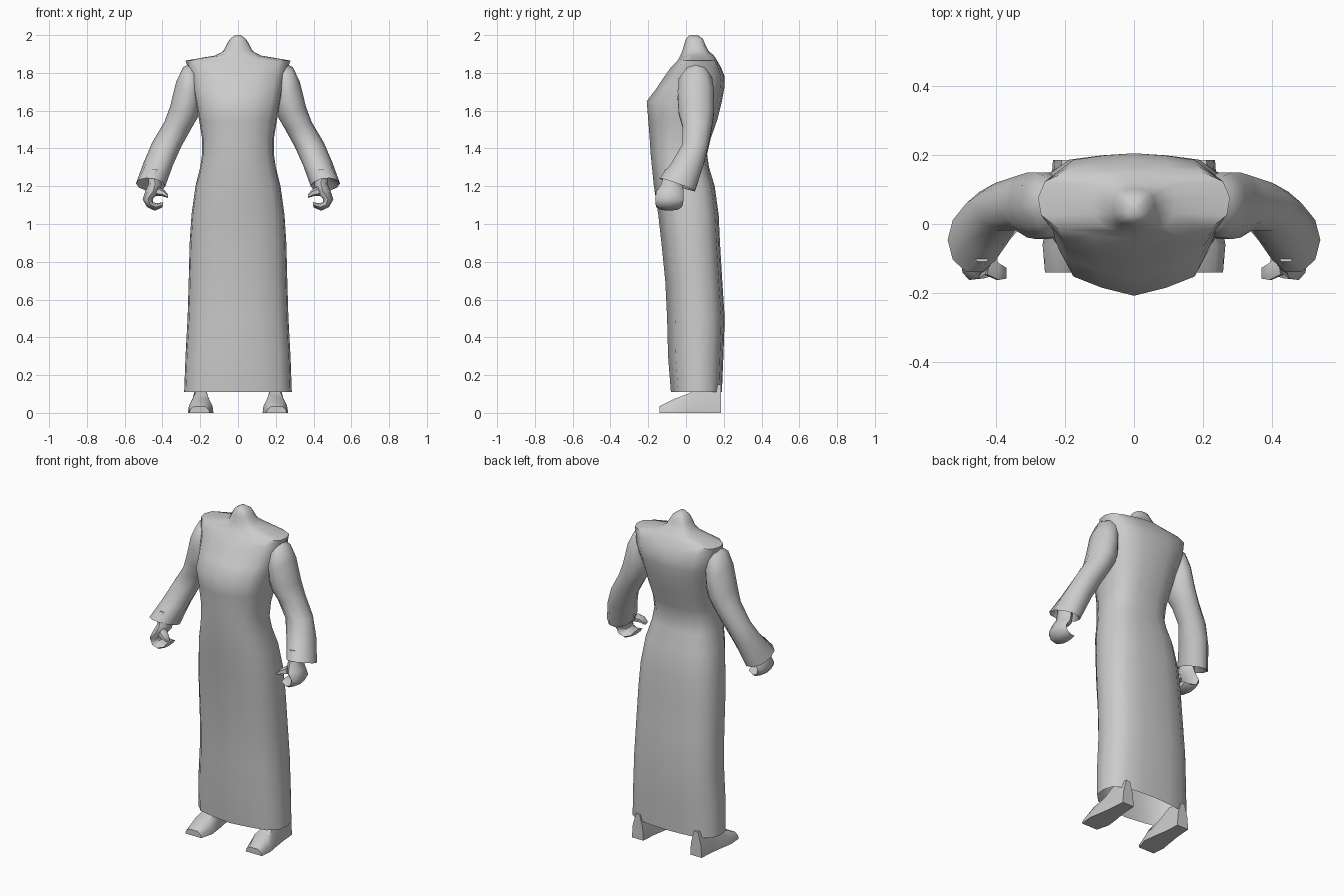
import bpy, bmesh, math

grey = bpy.data.materials.new("cloth_grey")
grey.diffuse_color = (0.6, 0.6, 0.6, 1)


def loft(name, rings, cap_start=True, cap_end=True, mirror=False):
    """Skin a list of equal-sized point rings."""
    bm = bmesh.new()
    loops = [[bm.verts.new(p) for p in ring] for ring in rings]
    n = len(loops[0])
    for a, b in zip(loops, loops[1:]):
        for i in range(n):
            j = (i + 1) % n
            bm.faces.new((a[i], a[j], b[j], b[i]))
    if cap_start:
        bm.faces.new(loops[0][::-1])
    if cap_end:
        bm.faces.new(loops[-1])
    bmesh.ops.recalc_face_normals(bm, faces=bm.faces[:])
    mesh = bpy.data.meshes.new(name)
    bm.to_mesh(mesh)
    bm.free()
    mesh.materials.append(grey)
    ob = bpy.data.objects.new(name, mesh)
    bpy.context.collection.objects.link(ob)
    bpy.ops.object.select_all(action='DESELECT')
    ob.select_set(True)
    bpy.context.view_layer.objects.active = ob
    bpy.ops.object.shade_smooth_by_angle(angle=math.radians(55))
    if mirror:
        ob.modifiers.new("mirror", 'MIRROR').use_mirror_merge = False
    return ob


def body_ring(z, w, front, back):
    """Robe section with a slightly pointed front and broad back."""
    d = back - front
    half = [(0.42, front + 0.06 * d), (0.78, front + 0.14 * d),
            (0.97, front + 0.34 * d), (1.0, front + 0.58 * d),
            (0.93, front + 0.80 * d), (0.70, front + 0.94 * d),
            (0.35, back - 0.02 * d)]
    right = [(w * x, y, z) for x, y in half]
    left = [(-x, y, z) for x, y, z in reversed(right)]
    return [(0, front, z)] + right + [(0, back, z)] + left


def limb_ring(x0, z0, x1, z1, front, back, lift=0.0, n=10):
    """Oval section between an inner and an outer point; lift raises its front."""
    ring = []
    for i in range(n):
        a = 2 * math.pi * i / n
        t, s = 0.5 + 0.5 * math.cos(a), math.sin(a)
        y = (front + back) / 2 + s * (back - front) / 2 * 1.04
        ring.append((x0 + (x1 - x0) * t, y, z0 + (z1 - z0) * t - lift * s))
    return ring


# Robe: hem, waist, chest, shoulders and collar (z, half width, front, back)
robe = [(0.11, 0.285, -0.08, 0.19), (0.30, 0.278, -0.095, 0.198),
        (0.50, 0.267, -0.10, 0.205), (0.70, 0.261, -0.11, 0.192),
        (0.90, 0.256, -0.13, 0.18), (1.05, 0.246, -0.147, 0.173),
        (1.20, 0.225, -0.17, 0.152), (1.30, 0.20, -0.18, 0.122),
        (1.37, 0.19, -0.187, 0.112), (1.45, 0.19, -0.192, 0.13),
        (1.55, 0.206, -0.2, 0.165), (1.65, 0.225, -0.208, 0.19),
        (1.72, 0.24, -0.155, 0.203), (1.78, 0.252, -0.115, 0.205),
        (1.83, 0.265, -0.08, 0.185), (1.865, 0.278, -0.045, 0.165),
        (1.892, 0.12, -0.03, 0.148), (1.915, 0.078, -0.02, 0.12),
        (1.95, 0.06, -0.01, 0.102), (1.98, 0.042, 0.0, 0.09),
        (2.0, 0.014, 0.02, 0.06)]
loft("robe", [body_ring(*r) for r in robe], cap_start=False)

# Sleeves flaring to a wide cuff, with the cuff lining turned inward
sleeve = [(0.19, 1.72, 0.25, 1.85, -0.01, 0.12),
          (0.20, 1.66, 0.29, 1.83, -0.04, 0.14),
          (0.20, 1.61, 0.327, 1.755, -0.045, 0.15),
          (0.215, 1.56, 0.36, 1.62, -0.04, 0.15),
          (0.25, 1.50, 0.39, 1.54, -0.02, 0.14),
          (0.30, 1.41, 0.455, 1.43, -0.02, 0.12),
          (0.345, 1.31, 0.50, 1.325, -0.08, 0.095),
          (0.385, 1.20, 0.54, 1.215, -0.14, 0.048, 0.035),
          (0.395, 1.215, 0.525, 1.225, -0.128, 0.035, 0.033),
          (0.40, 1.27, 0.48, 1.275, -0.11, 0.01, 0.02)]
loft("sleeve", [limb_ring(*r) for r in sleeve], mirror=True)

# Hand: wrist, palm and fingers curled inward
hand = [(0.41, 1.28, 0.475, 1.28, -0.11, -0.02),
        (0.405, 1.205, 0.475, 1.21, -0.13, -0.02),
        (0.41, 1.17, 0.49, 1.175, -0.155, -0.015),
        (0.45, 1.135, 0.505, 1.13, -0.16, -0.015),
        (0.45, 1.115, 0.482, 1.09, -0.158, -0.02),
        (0.43, 1.11, 0.44, 1.07, -0.155, -0.025),
        (0.395, 1.115, 0.40, 1.088, -0.145, -0.04)]
loft("hand", [limb_ring(*r, n=8) for r in hand], mirror=True)

# Thumb reaching across the palm
thumb = [(0.44, 1.15, 0.42, 1.20, -0.15, -0.08),
         (0.40, 1.147, 0.39, 1.18, -0.165, -0.11),
         (0.37, 1.138, 0.37, 1.155, -0.16, -0.125)]
loft("thumb", [limb_ring(*r, n=6) for r in thumb], mirror=True)

# Feet: flat soles, low toes rising to the ankle (y, inner x, outer x, height)
foot = [(-0.14, 0.15, 0.258, 0.035), (-0.06, 0.13, 0.265, 0.075),
        (0.02, 0.14, 0.252, 0.105), (0.09, 0.152, 0.242, 0.16),
        (0.185, 0.158, 0.235, 0.15)]
loft("foot", [[(a, y, 0), (b, y, 0), (b - 0.005, y, h * 0.5),
               (b - 0.025, y, h), (a + 0.025, y, h), (a + 0.005, y, h * 0.5)]
              for y, a, b, h in foot], mirror=True)
